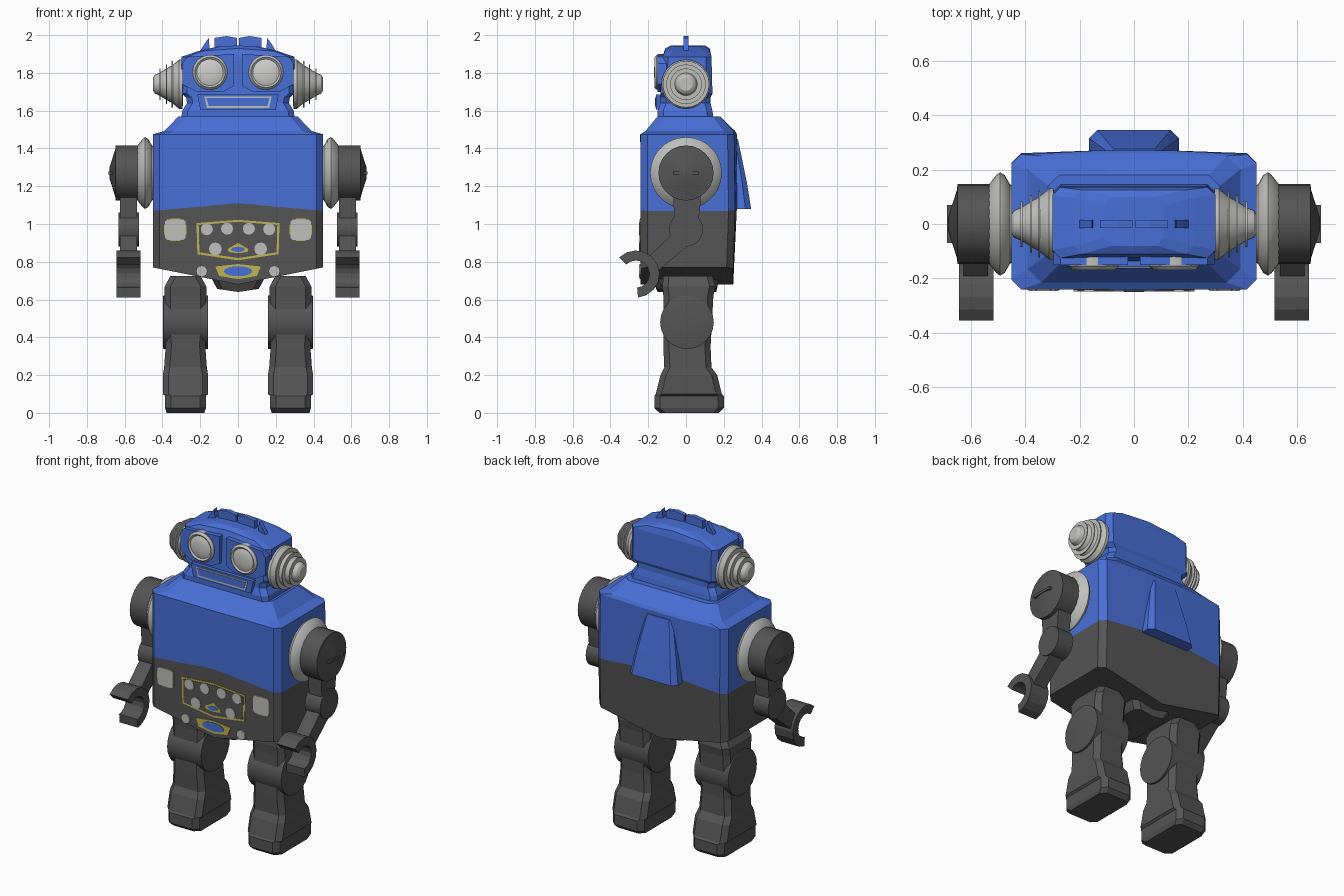
import bpy, bmesh, math
from mathutils import Vector

if "Cube" in bpy.data.objects:
    bpy.data.objects.remove(bpy.data.objects["Cube"])


def material(name, rgb):
    m = bpy.data.materials.new(name)
    m.diffuse_color = (*rgb, 1)
    m.use_nodes = True
    m.node_tree.nodes["Principled BSDF"].inputs["Base Color"].default_value = m.diffuse_color
    return m


BLUE = material("blue paint", (0.065, 0.16, 0.68))
DARK = material("dark grey", (0.09, 0.09, 0.09))
LIGHT = material("light grey", (0.52, 0.52, 0.51))
PALE = material("pale lens", (0.62, 0.62, 0.61))
YELLOW = material("yellow trim", (0.52, 0.46, 0.08))


def finish(name, bm, mats, mirror=False, smooth=None):
    bmesh.ops.remove_doubles(bm, verts=bm.verts, dist=1e-5)
    bmesh.ops.recalc_face_normals(bm, faces=bm.faces)
    me = bpy.data.meshes.new(name)
    bm.to_mesh(me)
    bm.free()
    for m in mats:
        me.materials.append(m)
    if smooth:
        for p in me.polygons:
            p.use_smooth = True
        me.set_sharp_from_angle(angle=math.radians(smooth))
    ob = bpy.data.objects.new(name, me)
    bpy.context.collection.objects.link(ob)
    if mirror:
        ob.modifiers.new("Mirror", 'MIRROR').use_clip = False
    return ob


def section(z, hx, y0, y1, c=0.03, slope=0, bow=0, cx=0):
    """Front and back rows of a chamfered box section; z may slope with |x|."""
    xs = [-hx, -hx + c, -0.3 * hx, 0, 0.3 * hx, hx - c, hx]
    front = [Vector((cx + x, y0 + (c if i in (0, 6) else 0), z + slope * abs(x)))
             for i, x in enumerate(xs)]
    back = [Vector((cx + x, y1 - (c if i in (0, 6) else 0) + (bow if 1 < i < 5 else 0),
                    z + slope * abs(x))) for i, x in enumerate(xs)]
    return front, back


def loft(name, sections, mats, bands=None, mirror=False):
    """Skin a stack of sections; bands gives a material index per band."""
    bm = bmesh.new()
    rows = []
    for f, b in sections:
        rows.append([bm.verts.new(p) for p in f] + [bm.verts.new(p) for p in reversed(b)])
    n = len(rows[0])
    for k in range(len(rows) - 1):
        for i in range(n):
            j = (i + 1) % n
            fc = bm.faces.new((rows[k][i], rows[k][j], rows[k + 1][j], rows[k + 1][i]))
            fc.material_index = bands[k] if bands else 0
    for r, idx in ((rows[0], 0), (rows[-1], -1)):
        for i in range(n // 2 - 1):
            fc = bm.faces.new((r[i], r[i + 1], r[n - 2 - i], r[n - 1 - i]))
            fc.material_index = bands[idx] if bands else 0
    return finish(name, bm, mats, mirror)


def prism(name, pts, axis, a, b, mat, mirror=False):
    """Extrude a polygon along x (pts are y,z) or y (pts are x,z)."""
    bm = bmesh.new()
    put = (lambda p, d: (d, p[0], p[1])) if axis == 'x' else (lambda p, d: (p[0], d, p[1]))
    lo = [bm.verts.new(put(p, a)) for p in pts]
    hi = [bm.verts.new(put(p, b)) for p in pts]
    bm.faces.new(lo)
    bm.faces.new(hi)
    for i in range(len(pts)):
        j = (i + 1) % len(pts)
        bm.faces.new((lo[i], lo[j], hi[j], hi[i]))
    return finish(name, bm, [mat], mirror)


def lathe(name, prof, axis, center, mat, n=24, mirror=False):
    """Revolve (position, radius) pairs about the x or y axis."""
    bm = bmesh.new()
    rows = []
    for d, r in prof:
        row = []
        for i in range(n):
            t = 2 * math.pi * i / n
            u, v = r * math.cos(t), r * math.sin(t)
            row.append(bm.verts.new((d, center[0] + u, center[1] + v) if axis == 'x'
                                    else (center[0] + u, d, center[1] + v)))
        rows.append(row)
    for p, q in zip(rows, rows[1:]):
        for i in range(n):
            j = (i + 1) % n
            bm.faces.new((p[i], p[j], q[j], q[i]))
    bmesh.ops.remove_doubles(bm, verts=bm.verts, dist=1e-5)
    return finish(name, bm, [mat], mirror, 32)


def both(half):
    """Complete a symmetric outline from its right half (top to bottom)."""
    return half + [(-x, z) for x, z in reversed(half) if x > 0]


def ngon(x, z, r, n, turn=0, sx=1):
    return [(x + sx * r * math.cos(turn + 2 * math.pi * i / n),
             z + r * math.sin(turn + 2 * math.pi * i / n)) for i in range(n)]


# Torso with chevron colour break and sloped shoulders
loft("torso", [section(0.68, 0.45, -0.24, 0.25, 0.035, 0.2),
               section(1.11, 0.45, -0.24, 0.26, 0.035, -0.09, 0.01),
               section(1.475, 0.45, -0.24, 0.255, 0.035, 0, 0.015),
               section(1.492, 0.39, -0.215, 0.25, 0.05, 0, 0.01),
               section(1.57, 0.315, -0.15, 0.18, 0.04)], [BLUE, DARK], [1, 0, 0, 0])
loft("pelvis", [section(0.64, 0.11, -0.15, 0.16, 0.03, 0.15),
                section(0.73, 0.15, -0.19, 0.18)], [DARK])
loft("backpack", [section(1.08, 0.165, 0.24, 0.345, 0.03),
                  section(1.22, 0.14, 0.24, 0.322, 0.025),
                  section(1.45, 0.09, 0.24, 0.275, 0.015)], [BLUE])
prism("collar_notch", [(-0.09, 1.475), (0, 1.435), (0.09, 1.475)], 'y', -0.243, -0.235, BLUE)

# Head, brow plates, crest
loft("head", [section(1.565, 0.30, -0.15, 0.145),
              section(1.60, 0.295, -0.15, 0.14),
              section(1.64, 0.27, -0.135, 0.13),
              section(1.67, 0.275, -0.135, 0.13),
              section(1.69, 0.30, -0.135, 0.14),
              section(1.885, 0.30, -0.125, 0.135),
              section(1.93, 0.22, -0.11, 0.125, 0.03, -0.08),
              section(1.945, 0.11, -0.08, 0.10, 0.03, -0.05)], [BLUE])
prism("eye_plate", [(0.022, 1.90), (0.27, 1.885), (0.295, 1.85), (0.295, 1.74), (0.22, 1.70),
                    (0.08, 1.70), (0.022, 1.73)], 'y', -0.15, -0.10, BLUE, True)
prism("crest_center", [(0.005, 1.91), (0.125, 1.91), (0.125, 1.985), (0.06, 1.995), (0.005, 1.985)],
      'y', -0.014, 0.014, BLUE, True)
prism("crest_side", [(0.125, 1.90), (0.21, 1.90), (0.18, 1.95), (0.155, 1.985), (0.15, 1.925),
                     (0.125, 1.925)], 'y', -0.014, 0.014, BLUE, True)

# Eyes and mouth
lathe("eye_rim", [(-0.12, 0.092), (-0.155, 0.092), (-0.168, 0.08), (-0.16, 0.07)],
      'y', (0.148, 1.803), LIGHT, 28, True)
lathe("eye_lens", [(-0.157, 0.074), (-0.164, 0.055), (-0.168, 0.03), (-0.169, 0)],
      'y', (0.148, 1.803), PALE, 28, True)
prism("mouth_frame", both([(0.215, 1.685), (0.20, 1.605)]), 'y', -0.158, -0.10, BLUE)
prism("mouth_trim", both([(0.178, 1.675), (0.165, 1.615)]), 'y', -0.162, -0.155, LIGHT)
prism("mouth_inner", both([(0.168, 1.668), (0.155, 1.625)]), 'y', -0.164, -0.158, BLUE)

# Ears: stepped cone with discs
ear = [(0.29, 0.10), (0.295, 0.13), (0.312, 0.13)]
for x, r in ((0.345, 0.103), (0.375, 0.085), (0.41, 0.064)):
    ear += [(x, r), (x, r + 0.02), (x + 0.006, r + 0.02), (x + 0.006, r - 0.004)]
lathe("ear", ear + [(0.44, 0.05), (0.45, 0.035), (0.45, 0)], 'x', (0, 1.74), LIGHT, 24, True)

# Arms
lathe("shoulder_ring", [(0.44, 0.14), (0.455, 0.145), (0.475, 0.18), (0.492, 0.19), (0.505, 0.18),
                        (0.525, 0.155), (0.535, 0.14)], 'x', (0, 1.27), LIGHT, 28, True)
lathe("shoulder_drum", [(0.528, 0), (0.528, 0.146), (0.648, 0.146), (0.65, 0.125), (0.68, 0.03),
                        (0.682, 0)], 'x', (0, 1.27), DARK, 24, True)
prism("shoulder_fin", [(-0.07, 1.262), (0.07, 1.262), (0.07, 1.278), (-0.07, 1.278)],
      'x', 0.64, 0.686, DARK, True)
prism("upper_arm", [(-0.07, 1.20), (0.08, 1.20), (0.075, 1.09), (0.06, 0.97), (-0.06, 0.97),
                    (-0.065, 1.09)], 'x', 0.535, 0.625, DARK, True)
lathe("elbow", [(0.525, 0), (0.525, 0.09), (0.632, 0.09), (0.632, 0)], 'x', (0, 0.97), DARK, 20, True)
prism("forearm", [(-0.08, 0.94), (-0.19, 0.835), (-0.145, 0.755), (0.01, 0.885)],
      'x', 0.535, 0.625, DARK, True)
arc = [math.radians(-85 + 22 * i) for i in range(11)]
claw = [(-0.265 + 0.125 * math.cos(t), 0.735 + 0.125 * math.sin(t)) for t in arc]
claw += [(-0.265 + 0.072 * math.cos(t), 0.735 + 0.072 * math.sin(t)) for t in reversed(arc)]
prism("claw", claw, 'x', 0.515, 0.642, DARK, True)

# Legs with round knees and feet
leg = [(0.0, 0.10, -0.14, 0.175), (0.025, 0.108, -0.168, 0.20), (0.09, 0.108, -0.168, 0.20),
       (0.10, 0.12, -0.16, 0.19), (0.20, 0.12, -0.135, 0.165), (0.24, 0.113, -0.115, 0.135),
       (0.35, 0.105, -0.12, 0.13), (0.62, 0.11, -0.12, 0.145), (0.67, 0.11, -0.125, 0.155),
       (0.725, 0.08, -0.12, 0.14)]
loft("leg", [section(*s, cx=0.278) for s in leg], [DARK], mirror=True)
lathe("knee", [(0.16, 0), (0.16, 0.142), (0.395, 0.142), (0.398, 0.13), (0.398, 0)],
      'x', (0.005, 0.48), DARK, 24, True)

# Front control panel: plates stacked on the torso face
F = -0.24
prism("panel_trim", both([(0, 1.022), (0.22, 1.005), (0.215, 0.84), (0, 0.808)]), 'y', F - 0.003, F + 0.004, YELLOW)
prism("panel_face", both([(0, 1.012), (0.208, 0.995), (0.204, 0.85), (0, 0.82)]), 'y', F - 0.005, F + 0.002, DARK)
for i, (x, z, r) in enumerate([(0.058, 0.975, 0.032), (0.165, 0.972, 0.032),
                               (0.12, 0.868, 0.034), (0.192, 0.75, 0.03)]):
    prism(f"knob_{i + 1}", ngon(x, z, r, 12), 'y', F - 0.008, F + 0.001, LIGHT, True)
prism("side_lamp_trim", ngon(0.332, 0.97, 0.064, 8, math.pi / 8), 'y', F - 0.003, F + 0.003, YELLOW, True)
lamp = [(0.332 + sx * a, 0.97 + sz * b) for sx, sz, a, b in
        ((1, 1, .055, .042), (1, 1, .042, .055), (-1, 1, .042, .055), (-1, 1, .055, .042),
         (-1, -1, .055, .042), (-1, -1, .042, .055), (1, -1, .042, .055), (1, -1, .055, .042))]
prism("side_lamp", lamp, 'y', F - 0.006, F + 0.001, LIGHT, True)
prism("center_badge_trim", both([(0, 0.90), (0.055, 0.868), (0.05, 0.852), (0, 0.845)]), 'y', F - 0.007, F, YELLOW)
prism("center_badge", ngon(0, 0.866, 0.014, 10, 0, 2.6), 'y', F - 0.009, F, BLUE)
prism("lower_badge_trim", both([(0, 0.788), (0.12, 0.775), (0.10, 0.725), (0, 0.708)]), 'y', F - 0.005, F + 0.002, YELLOW)
prism("lower_badge", ngon(0, 0.75, 0.027, 14, 0, 2.8), 'y', F - 0.008, F + 0.001, BLUE)
